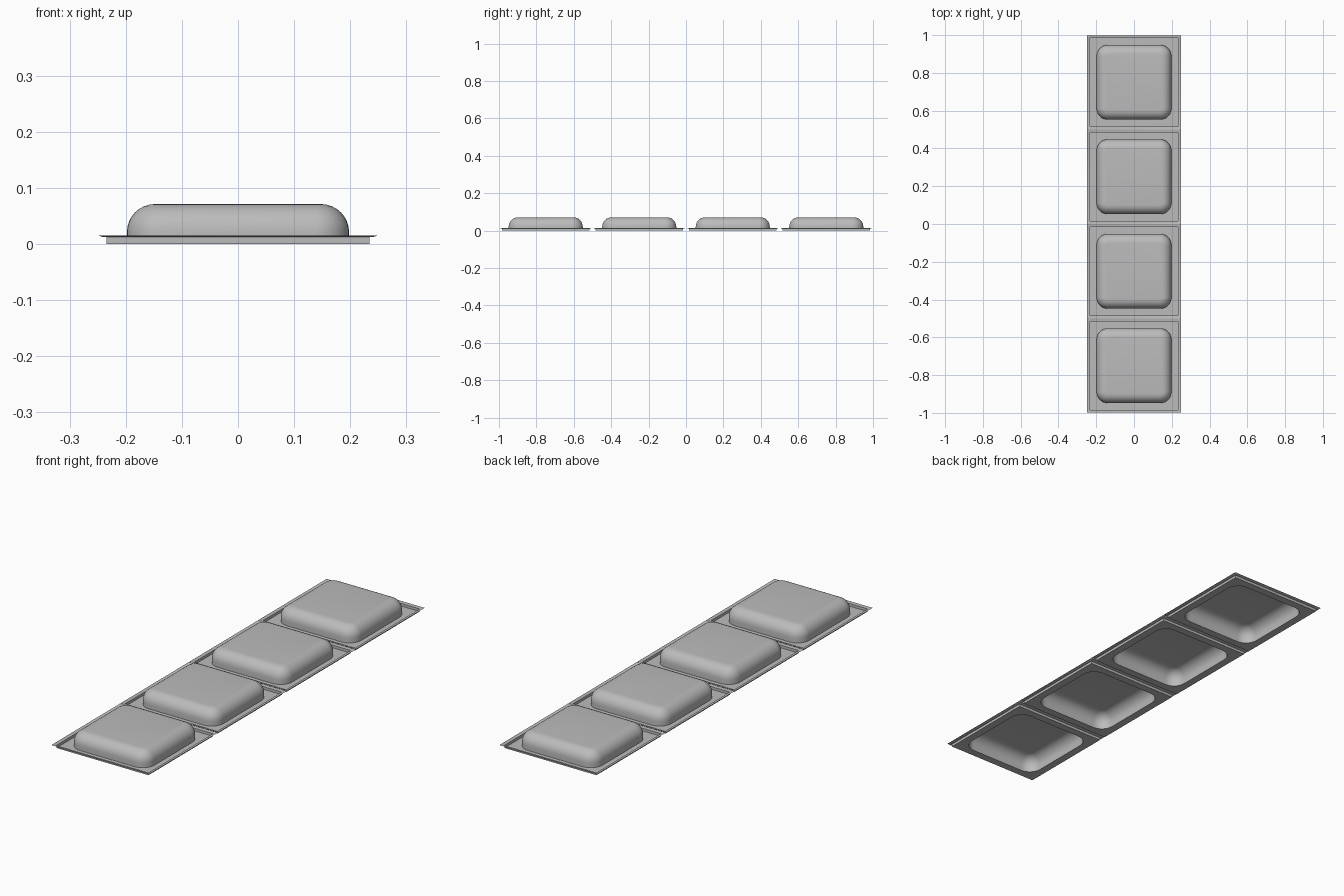
import bpy
import bmesh
import math

old = bpy.data.objects.get("Cube")
if old:
    bpy.data.objects.remove(old, do_unlink=True)

PITCH = 0.5
STEPS = 8

grey = bpy.data.materials.new("light_grey")
grey.use_nodes = True
grey.diffuse_color = (0.5, 0.5, 0.5, 1)
grey.node_tree.nodes["Principled BSDF"].inputs["Base Color"].default_value = (0.5, 0.5, 0.5, 1)


def ring(bm, half, radius, z):
    """Rounded square loop of vertices at height z."""
    verts = []
    for corner in range(4):
        middle = math.radians(45 + 90 * corner)
        cx = math.copysign(half - radius, math.cos(middle))
        cy = math.copysign(half - radius, math.sin(middle))
        for i in range(STEPS + 1):
            a = math.pi / 2 * (corner + i / STEPS)
            verts.append(bm.verts.new((cx + radius * math.cos(a), cy + radius * math.sin(a), z)))
    return verts


def sheet(name, profile, y, capped=False):
    """Thin pressed sheet: rings listed from the outside inwards."""
    bm = bmesh.new()
    rings = [ring(bm, *p) for p in profile]
    for outer, inner in zip(rings, rings[1:]):
        n = len(outer)
        for i in range(n):
            j = (i + 1) % n
            bm.faces.new((outer[i], outer[j], inner[j], inner[i]))
    if capped:
        bm.faces.new(rings[-1])
    bmesh.ops.remove_doubles(bm, verts=bm.verts, dist=0.00001)
    mesh = bpy.data.meshes.new(name)
    bm.to_mesh(mesh)
    bm.free()
    mesh.materials.append(grey)
    obj = bpy.data.objects.new(name, mesh)
    obj.location.y = y
    bpy.context.collection.objects.link(obj)
    bpy.ops.object.select_all(action="DESELECT")
    obj.select_set(True)
    bpy.context.view_layer.objects.active = obj
    bpy.ops.object.shade_smooth_by_angle(angle=math.radians(35))


# Rim: outer flange, step down, then the flat pan up to the dome
frame_profile = [(0.249, 0, 0.015), (0.24, 0, 0.012), (0.234, 0, 0.012),
                 (0.234, 0, 0), (0.198, 0.06, 0)]

# Dome: short upright wall, quarter-round shoulder, flat top
SHOULDER = 0.05
dome_profile = [(0.198, 0.06, 0)]
for k in range(STEPS + 1):
    a = math.pi / 2 * k / STEPS
    inset = SHOULDER * (1 - math.cos(a))
    dome_profile.append((0.198 - inset, 0.06 - inset, 0.021 + SHOULDER * math.sin(a)))

for n in range(4):
    y = (n - 1.5) * PITCH
    sheet(f"pan_frame_{n + 1}", frame_profile, y)
    sheet(f"hollow_dome_{n + 1}", dome_profile, y, capped=True)
